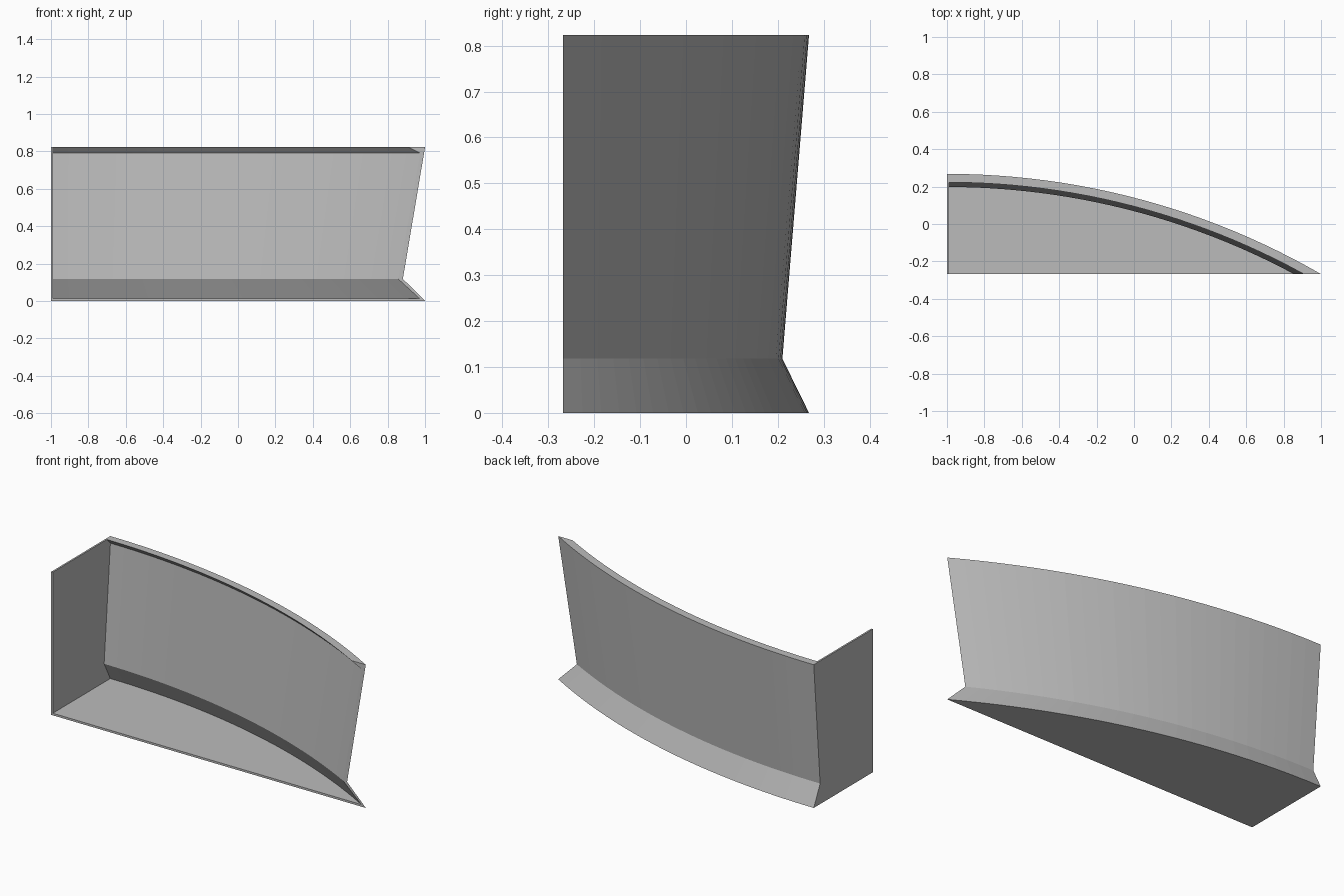
import bpy, bmesh, math

cube = bpy.data.objects.get("Cube")
if cube:
    bpy.data.objects.remove(cube, do_unlink=True)

R = 4.0                    # radius of the curved wall
FRONT = -0.268             # flat front plane
CY = -FRONT - R            # arc centre sits at x = -1, y = CY
HEIGHT, WAIST, FLOOR, PANEL = 0.823, 0.118, 0.012, 0.01
SEGMENTS = 24

grey = bpy.data.materials.new("plain grey")
grey.use_nodes = True
grey.diffuse_color = (0.5, 0.5, 0.5, 1)
bsdf = grey.node_tree.nodes["Principled BSDF"]
bsdf.inputs["Base Color"].default_value = grey.diffuse_color
bsdf.inputs["Roughness"].default_value = 0.8


def finish(name, bm):
    bmesh.ops.recalc_face_normals(bm, faces=bm.faces)
    mesh = bpy.data.meshes.new(name)
    bm.to_mesh(mesh)
    bm.free()
    mesh.materials.append(grey)
    obj = bpy.data.objects.new(name, mesh)
    bpy.context.collection.objects.link(obj)
    return obj


def arc_point(offset, t):
    """Point on the arc, from the end panel (t=0) to the front plane (t=1)."""
    r = R + offset
    start = math.asin(PANEL / r)
    end = math.acos((FRONT - CY) / r)
    a = start + (end - start) * t
    return -1 + r * math.sin(a), CY + r * math.cos(a)


def sweep(name, rings):
    """Join equal rings of points into a closed solid."""
    bm = bmesh.new()
    rows = [[bm.verts.new(p) for p in ring] for ring in rings]
    for a, b in zip(rows, rows[1:]):
        for i in range(len(a)):
            j = (i + 1) % len(a)
            bm.faces.new((a[i], a[j], b[j], b[i]))
    bm.faces.new(rows[0])
    bm.faces.new(rows[-1])
    return finish(name, bm)


steps = [i / SEGMENTS for i in range(SEGMENTS + 1)]

# Curved wall: waisted section with a lip along the top (radial offset, height)
outer = [(0, 0), (-0.058, WAIST), (0, HEIGHT)]
inner = [(-0.045, HEIGHT), (-0.013, 0.79), (-0.07, WAIST),
         (-0.014, FLOOR), (-0.008, 0)]
sweep("curved_wall",
      [[(*arc_point(o, t), z) for o, z in outer + inner] for t in steps])

# Floor slab filling the inside of the arc
bm = bmesh.new()
levels = []
for offset, z in ((-0.008, 0), (-0.014, FLOOR)):
    outline = [(-1 + PANEL, FRONT)] + [arc_point(offset, t) for t in steps]
    levels.append([bm.verts.new((x, y, z)) for x, y in outline])
low, high = levels
bm.faces.new(low)
bm.faces.new(high)
for i in range(len(low)):
    j = (i + 1) % len(low)
    bm.faces.new((low[i], low[j], high[j], high[i]))
finish("floor", bm)

# Flat end panel following the outer section of the wall
section = [(FRONT, 0)] + [(CY + R + o, z) for o, z in outer] + [(FRONT, HEIGHT)]
sweep("end_panel", [[(x, y, z) for y, z in section] for x in (-1, -1 + PANEL)])
